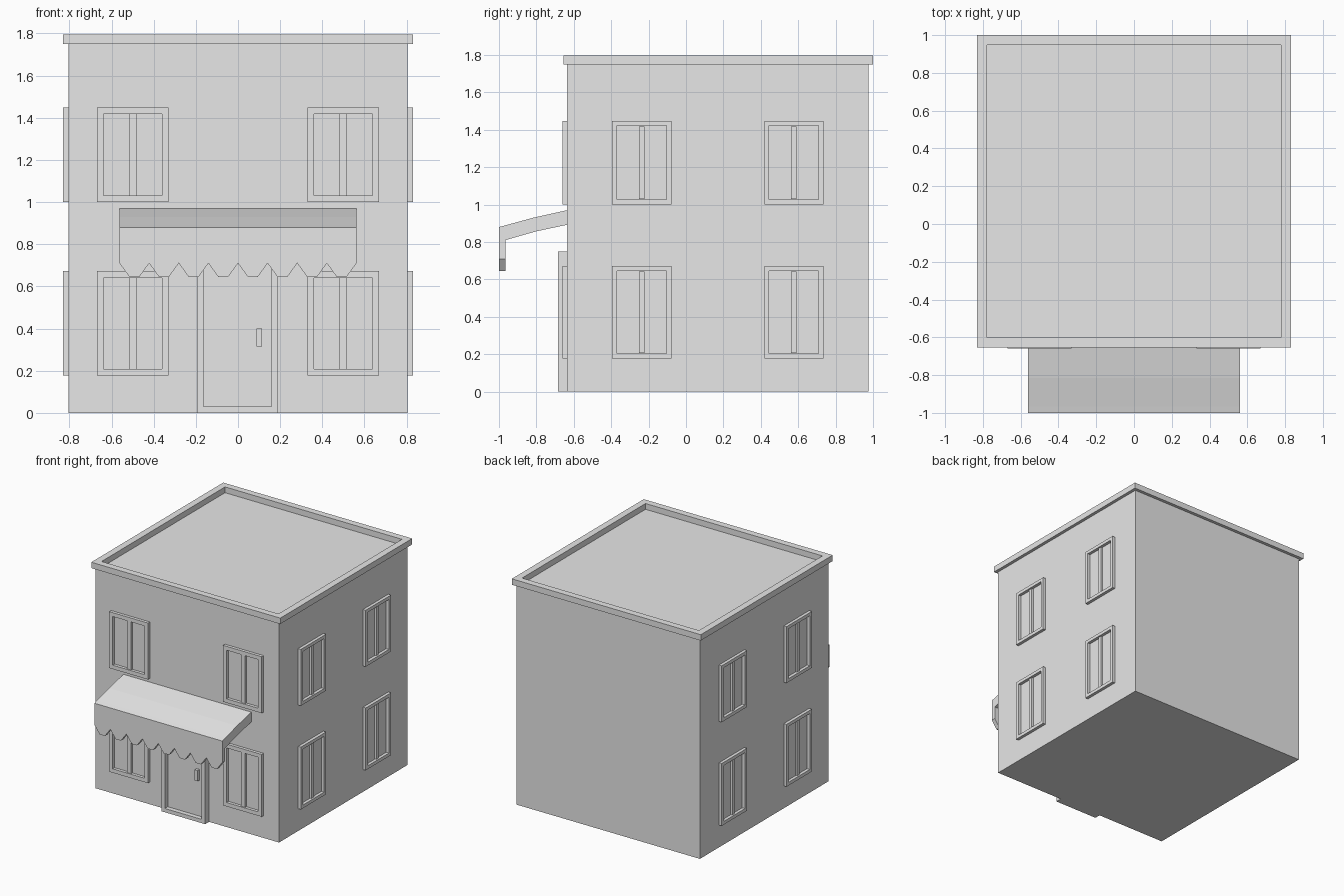
import bpy
import bmesh
from mathutils import Matrix, Vector

cube = bpy.data.objects.get("Cube")
if cube:
    bpy.data.objects.remove(cube, do_unlink=True)

plaster = bpy.data.materials.new("light_grey_plaster")
plaster.use_nodes = True
grey = (0.8, 0.8, 0.8, 1)
plaster.diffuse_color = grey
plaster.node_tree.nodes["Principled BSDF"].inputs["Base Color"].default_value = grey

# Body extents
HALF, FRONT, BACK, ROOF = 0.805, -0.635, 0.975, 1.75
MID_Y = (FRONT + BACK) / 2


def plane(u, v, origin):
    """Drawing plane with axes u and v; depth runs along u x v."""
    u, v = Vector(u), Vector(v)
    return Matrix.Translation(origin) @ Matrix((u, v, u.cross(v))).transposed().to_4x4()


front_wall = plane((1, 0, 0), (0, 0, 1), (0, FRONT, 0))
right_wall = plane((0, 1, 0), (0, 0, 1), (HALF, MID_Y, 0))
left_wall = plane((0, -1, 0), (0, 0, 1), (-HALF, MID_Y, 0))
ground = Matrix()


def extrude(name, polygons, depth, matrix, raise_back=None):
    """Extrude joined flat polygons along the plane's depth axis."""
    bm = bmesh.new()
    for poly in polygons:
        bm.faces.new([bm.verts.new((u, v, 0)) for u, v in poly])
    bmesh.ops.remove_doubles(bm, verts=bm.verts, dist=1e-5)
    result = bmesh.ops.extrude_face_region(bm, geom=bm.faces[:], use_keep_orig=True)
    for item in result["geom"]:
        if isinstance(item, bmesh.types.BMVert):
            item.co.z += depth
    if raise_back:
        top = max(v.co.y for v in bm.verts)
        for v in bm.verts:
            if v.co.z == 0 and v.co.y == top:
                v.co.y += raise_back
    bmesh.ops.recalc_face_normals(bm, faces=bm.faces)
    bm.transform(matrix)
    mesh = bpy.data.meshes.new(name)
    bm.to_mesh(mesh)
    bm.free()
    mesh.materials.append(plaster)
    obj = bpy.data.objects.new(name, mesh)
    bpy.context.collection.objects.link(obj)
    return obj


def corners(u0, v0, u1, v1):
    return [(u0, v0), (u1, v0), (u1, v1), (u0, v1)]


def panel(name, rect, depth, matrix):
    return extrude(name, [corners(*rect)], depth, matrix)


def ring(name, rect, border, depth, matrix):
    """Rectangular frame with an even border."""
    u0, v0, u1, v1 = rect
    a = corners(*rect)
    b = corners(u0 + border, v0 + border, u1 - border, v1 - border)
    quads = [[a[i], a[(i + 1) % 4], b[(i + 1) % 4], b[i]] for i in range(4)]
    return extrude(name, quads, depth, matrix)


def window(name, centre, bottom, top, width, border, bar, matrix):
    h = width / 2
    ring(name + "_frame", (centre - h, bottom, centre + h, top), 0.031 if border is None else border,
         0.024, matrix)
    panel(name + "_mullion",
          (centre - bar / 2, bottom + 0.03, centre + bar / 2, top - 0.03), 0.016, matrix)


# Walls and roof rim
panel("building_body", (-HALF, FRONT, HALF, BACK), ROOF, ground)
ring("roof_cornice", (-0.83, -0.655, 0.83, 1.0), 0.053, 0.047,
     Matrix.Translation((0, 0, ROOF - 0.001)))

# Windows on the front and both sides, two storeys each
for storey, bottom, top in (("lower", 0.177, 0.672), ("upper", 1.0, 1.448)):
    for sign, side in ((-1, "right"), (1, "left")):
        window(f"front_{storey}_{side}_window", sign * 0.5, bottom, top,
               0.34, None, 0.035, front_wall)
    for wall, matrix in (("right", right_wall), ("left", left_wall)):
        for sign in (-1, 1):
            window(f"{wall}_{storey}_window", sign * 0.407, bottom, top,
                   0.317, 0.026, 0.03, matrix)

# Door with frame, leaf and handle
ring("door_frame", (-0.194, 0, 0.19, 0.75), 0.03, 0.049, front_wall)
panel("door_leaf", (-0.166, 0.028, 0.162, 0.722), 0.012, front_wall)
panel("door_handle", (0.088, 0.315, 0.115, 0.4), 0.035, front_wall)

# Awning canopy: sloped slab drawn from the side
AWNING = 0.562
LIP = -0.965
side = plane((0, 1, 0), (0, 0, 1), (-AWNING, 0, 0))
canopy = [(FRONT, 0.97), (-0.815, 0.93), (LIP, 0.889),
          (LIP, 0.81), (-0.8, 0.857), (FRONT, 0.892)]
extrude("awning_canopy", [canopy], 2 * AWNING, side)

# Awning valance with a row of scallops along its lower edge
SCALLOPS = 8
step = 2 * AWNING / SCALLOPS
edge = [(-AWNING, 0.88), (-AWNING, 0.71)]
for i in range(SCALLOPS):
    x = -AWNING + i * step
    edge += [(x + step / 3, 0.645), (x + step * 2 / 3, 0.645), (x + step, 0.71)]
edge.append((AWNING, 0.88))
extrude("awning_valance", [edge], 0.035,
        plane((1, 0, 0), (0, 0, 1), (0, LIP, 0)), raise_back=0.009)
